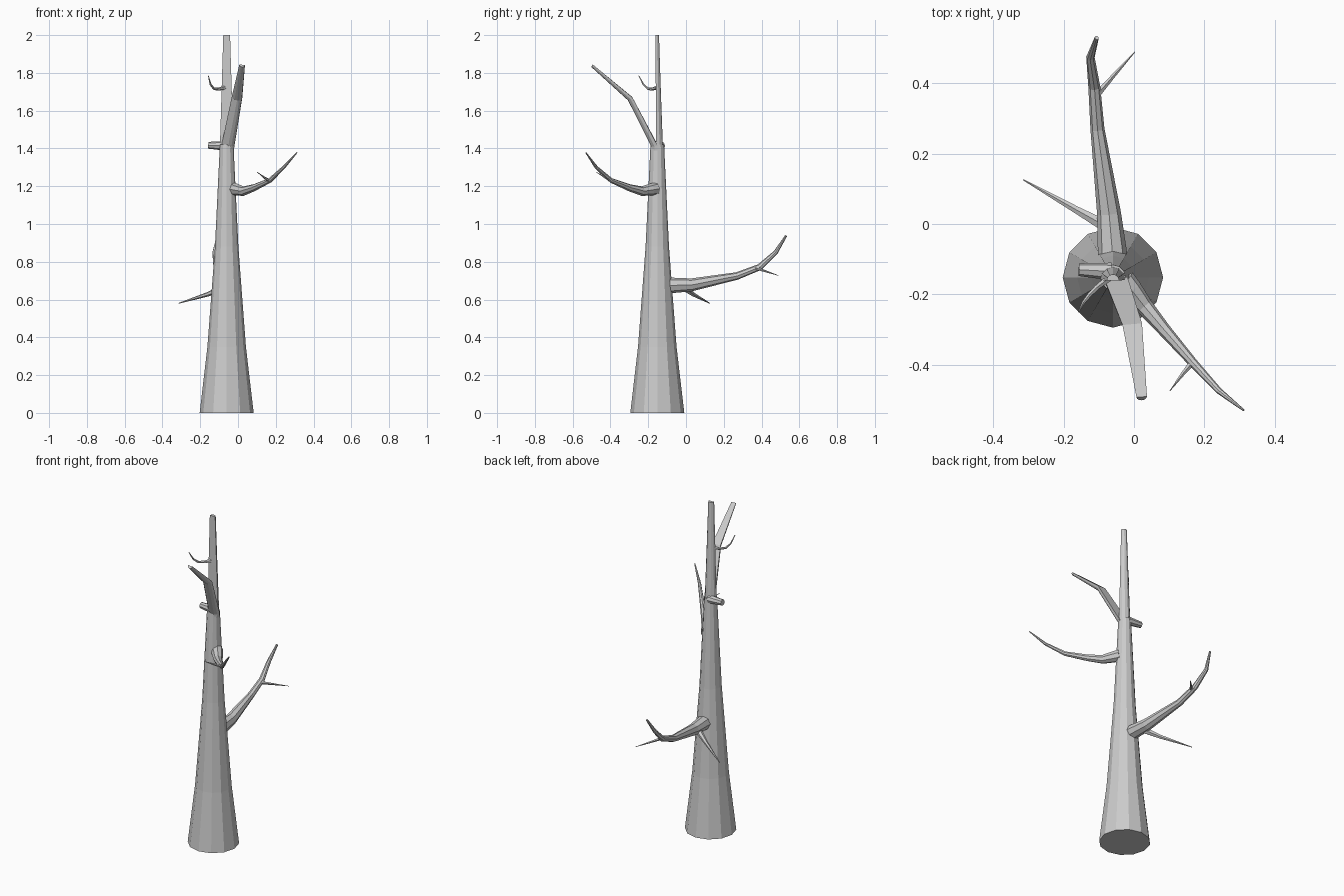
import bpy, bmesh, math
from mathutils import Vector


def limb(name, path, sides, ref=(0, 0, 1), arc=2 * math.pi):
    """Tapered limb through (x, y, z, radius) points; arc=pi gives a half-round section."""
    bm = bmesh.new()
    pts = [Vector(p[:3]) for p in path]
    count = sides if arc > 4 else sides + 1
    rings = []
    for i, p in enumerate(pts):
        t = Vector()
        if i > 0:
            t += (p - pts[i - 1]).normalized()
        if i < len(pts) - 1:
            t += (pts[i + 1] - p).normalized()
        t.normalize()
        u = Vector(ref)
        u = (u - t * u.dot(t)).normalized()
        v = u.cross(t)
        r = path[i][3]
        rings.append([bm.verts.new(p + r * (math.cos(arc * k / sides) * u + math.sin(arc * k / sides) * v))
                      for k in range(count)])
    for a, b in zip(rings, rings[1:]):
        for k in range(count):
            n = (k + 1) % count
            bm.faces.new((a[k], a[n], b[n], b[k]))
    bm.faces.new(rings[0])
    bm.faces.new(rings[-1])
    bmesh.ops.recalc_face_normals(bm, faces=bm.faces[:])
    me = bpy.data.meshes.new(name)
    bm.to_mesh(me)
    bm.free()
    ob = bpy.data.objects.new(name, me)
    bpy.context.collection.objects.link(ob)
    return ob


X, Y = -0.06, -0.152

# Trunk up to the fork
limb("trunk", [(X, Y, 0, .143), (X, Y, .35, .102), (X, Y, .88, .062), (X, Y, 1.42, .036)],
     12, ref=(1, 0, 0))

# The fork splits the trunk into two half-round stems
limb("upper_trunk", [(X, Y - .006, 1.40, .036), (X, Y - .008, 1.7, .027), (X, Y - .009, 2.0, .018)],
     6, ref=(-1, 0, 0), arc=math.pi)
limb("fork_branch", [(X, Y, 1.37, .034), (X + .008, Y, 1.42, .034),
                     (-.005, -.285, 1.672, .028), (.022, -.492, 1.843, .015)],
     6, ref=(1, 0, 0), arc=math.pi)

# Large lower branch with its twigs
limb("lower_branch", [(-.06, -.13, .675, .044), (-.062, -.075, .675, .041), (-.071, .03, .678, .034),
                      (-.104, .27, .725, .02), (-.113, .39, .772, .017),
                      (-.124, .475, .85, .012), (-.106, .53, .938, .006)], 8)
limb("lower_twig_outer", [(-.108, .365, .768, .01), (-.06, .42, .75, .006), (.003, .49, .727, .001)], 5)
limb("lower_twig_inner", [(-.07, -.012, .665, .02), (-.16, .038, .628, .012), (-.315, .126, .58, .002)], 6)

# Middle branch with its twig
limb("middle_branch", [(-.03, -.16, 1.187, .034), (-.008, -.187, 1.182, .032), (.03, -.235, 1.174, .025),
                       (.085, -.3, 1.192, .019), (.168, -.395, 1.23, .013),
                       (.242, -.475, 1.3, .009), (.312, -.53, 1.378, .003)], 8)
limb("middle_twig", [(.168, -.392, 1.228, .009), (.14, -.425, 1.245, .006), (.102, -.475, 1.275, .001)], 5)

# Broken stub and small curled twig
limb("stub", [(-.065, -.135, 1.413, .025), (-.157, -.13, 1.417, .018)], 8)
limb("top_twig", [(-.07, -.153, 1.722, .011), (-.105, -.18, 1.714, .008), (-.127, -.202, 1.716, .007),
                  (-.145, -.225, 1.738, .005), (-.157, -.25, 1.785, .002)], 6)
